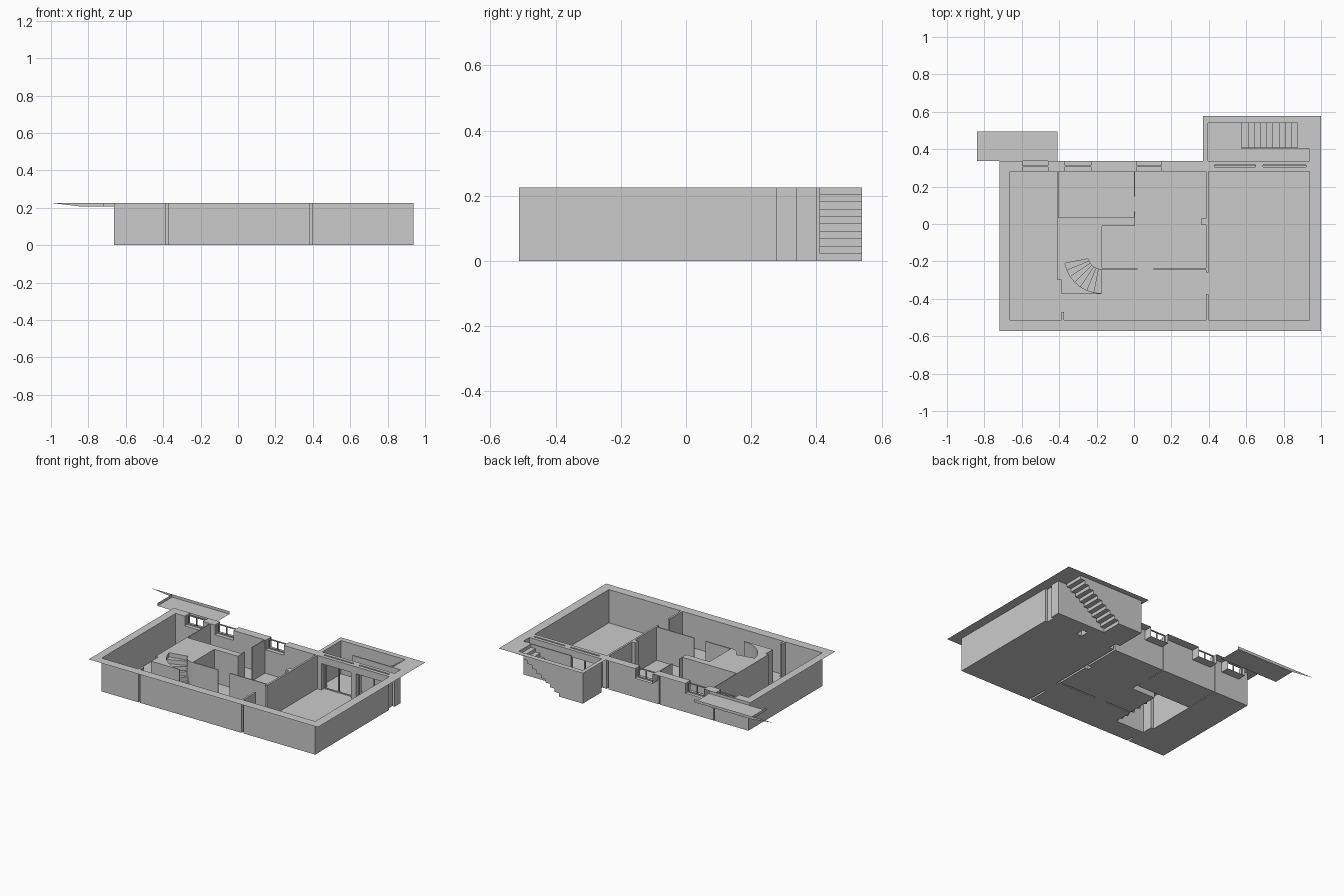
import bpy, bmesh, math

if "Cube" in bpy.data.objects:
    bpy.data.objects.remove(bpy.data.objects["Cube"])

TOP = 0.226


def make_object(name, bm):
    bmesh.ops.remove_doubles(bm, verts=bm.verts, dist=1e-5)
    me = bpy.data.meshes.new(name)
    bm.to_mesh(me)
    bm.free()
    ob = bpy.data.objects.new(name, me)
    bpy.context.collection.objects.link(ob)
    return ob


def face(bm, *pts):
    bm.faces.new([bm.verts.new(p) for p in pts])


def box(bm, x0, x1, y0, y1, z0, z1):
    v = [bm.verts.new((x, y, z)) for z in (z0, z1) for x, y in ((x0, y0), (x1, y0), (x1, y1), (x0, y1))]
    for f in ((3, 2, 1, 0), (4, 5, 6, 7), (0, 1, 5, 4), (1, 2, 6, 5), (2, 3, 7, 6), (3, 0, 4, 7)):
        bm.faces.new([v[i] for i in f])


# plan rectangles painted in order: x0, x1, y0, y1, level
windows = [(-0.595, -0.46), (-0.37, -0.23), (0.013, 0.147)]
glazed = [(0.43, 0.65), (0.69, 0.92)]
plan = [
    (-0.718, 1, -0.573, 0.338, TOP), (0.368, 1, 0.338, 0.577, TOP),      # wall caps and rim
    (-0.663, -0.408, -0.30, 0.28, 0), (-0.663, -0.388, -0.512, -0.30, 0),  # left room
    (-0.375, 0.385, -0.512, -0.375, 0), (-0.175, 0.385, -0.375, -0.243, 0),  # hall
    (-0.403, 0, 0.035, 0.28, 0),                                         # small back room
    (0.006, 0.385, -0.235, 0.28, 0), (-0.17, 0.006, -0.235, -0.01, 0),   # middle room
    (0.36, 0.385, -0.005, 0.03, TOP),                                    # pillar
    (0.398, 0.937, -0.512, 0.28, 0),                                     # right room
    (0, 0.006, 0.067, 0.147, 0), (0.02, 0.105, -0.243, -0.235, 0),       # doorways
    (-0.388, -0.375, -0.47, -0.375, 0), (0.385, 0.398, -0.375, -0.26, 0),
    (0.395, 0.937, 0.338, 0.402, 0), (0.395, 0.575, 0.402, 0.54, 0),     # sunken court
    (-0.373, -0.175, -0.37, -0.172, None),                               # curved stairwell
]
plan += [(a, b, 0.28, 0.338, 0.16) for a, b in windows]
plan += [(a, b, 0.28, 0.338, 0) for a, b in glazed]
STEPS = 9
for i in range(STEPS):                                                   # court steps
    x = 0.575 + i * 0.3 / STEPS
    plan.append((x, x + 0.3 / STEPS, 0.41, 0.54, TOP * (i + 1) / (STEPS + 1)))

xs = sorted({round(v, 4) for r in plan for v in r[:2]})
ys = sorted({round(v, 4) for r in plan for v in r[2:4]})


def level(i, j):
    if not (0 <= i < len(xs) - 1 and 0 <= j < len(ys) - 1):
        return None
    cx, cy, z = (xs[i] + xs[i + 1]) / 2, (ys[j] + ys[j + 1]) / 2, None
    for x0, x1, y0, y1, h in plan:
        if x0 < cx < x1 and y0 < cy < y1:
            z = h
    return z


# floors, wall sheets and caps
bm = bmesh.new()
for i in range(len(xs) - 1):
    for j in range(len(ys) - 1):
        h = level(i, j)
        if h is None:
            continue
        x0, x1, y0, y1 = xs[i], xs[i + 1], ys[j], ys[j + 1]
        face(bm, (x0, y0, h), (x1, y0, h), (x1, y1, h), (x0, y1, h))
        for di, dj, p, q in ((1, 0, (x1, y0), (x1, y1)), (-1, 0, (x0, y1), (x0, y0)),
                             (0, 1, (x1, y1), (x0, y1)), (0, -1, (x0, y0), (x1, y0))):
            n = level(i + di, j + dj)
            if n is not None and n < h:
                face(bm, (*p, n), (*q, n), (*q, h), (*p, h))
bmesh.ops.remove_doubles(bm, verts=bm.verts, dist=1e-5)
bmesh.ops.dissolve_limit(bm, angle_limit=0.01, verts=bm.verts, edges=bm.edges)
make_object("basement_shell", bm)

# curved stair: treads, risers, side walls and cap infill
bm = bmesh.new()
CX, CY, R0, R1, N = -0.175, -0.172, 0.071, 0.198, 8


def arc(r, k, z):
    a = math.radians(270 - 90 * k / N)
    return (CX + r * math.cos(a), CY + r * math.sin(a), z)


for k in range(N):
    lo, hi = TOP * k / N, TOP * (k + 1) / N
    face(bm, arc(R0, k, lo), arc(R1, k, lo), arc(R1, k, hi), arc(R0, k, hi))
    face(bm, arc(R0, k, hi), arc(R0, k + 1, hi), arc(R1, k + 1, hi), arc(R1, k, hi))
    if k < N - 1:
        for r in (R0, R1):
            face(bm, arc(r, k, hi), arc(r, k + 1, hi), arc(r, k + 1, TOP), arc(r, k, TOP))
    face(bm, (CX, CY, TOP), arc(R0, k + 1, TOP), arc(R0, k, TOP))
    face(bm, (CX - R1, CY - R1, TOP), arc(R1, k, TOP), arc(R1, k + 1, TOP))
make_object("curved_stair", bm)

# lintels over the glazed openings
bm = bmesh.new()
for a, b in glazed:
    for y0, y1 in ((0.28, 0.305), (0.315, 0.338)):
        box(bm, a, b, y0, y1, 0.178, TOP)
make_object("lintels", bm)

# window and door frames
bm = bmesh.new()
for (a, b), z0, z1 in [(w, 0.16, TOP) for w in windows] + [(g, 0, 0.19) for g in glazed]:
    t = 0.006
    for x in (a, (a + b - t) / 2, b - t):
        box(bm, x, x + t, 0.306, 0.314, z0, z1)
    box(bm, a, b, 0.306, 0.314, z0, z0 + t)
    box(bm, a, b, 0.306, 0.314, z1 - t, z1)
make_object("window_frames", bm)

# sunken terrace with low edges and a tapering side sheet
bm = bmesh.new()
L, R, F, B, Z = -0.84, -0.41, 0.338, 0.495, 0.207
face(bm, (L, F, Z), (R, F, Z), (R, B, Z), (L, B, Z))
face(bm, (L, F, Z), (L, B, Z), (L, B, TOP), (L, F, TOP))
face(bm, (L, B, Z), (R, B, Z), (R, B, TOP), (L, B, TOP))
face(bm, (-0.718, F, Z), (R, F, Z), (R, F, TOP), (-0.718, F, TOP))
face(bm, (-1, B, TOP), (L, B, Z), (L, B, TOP))
make_object("terrace", bm)
